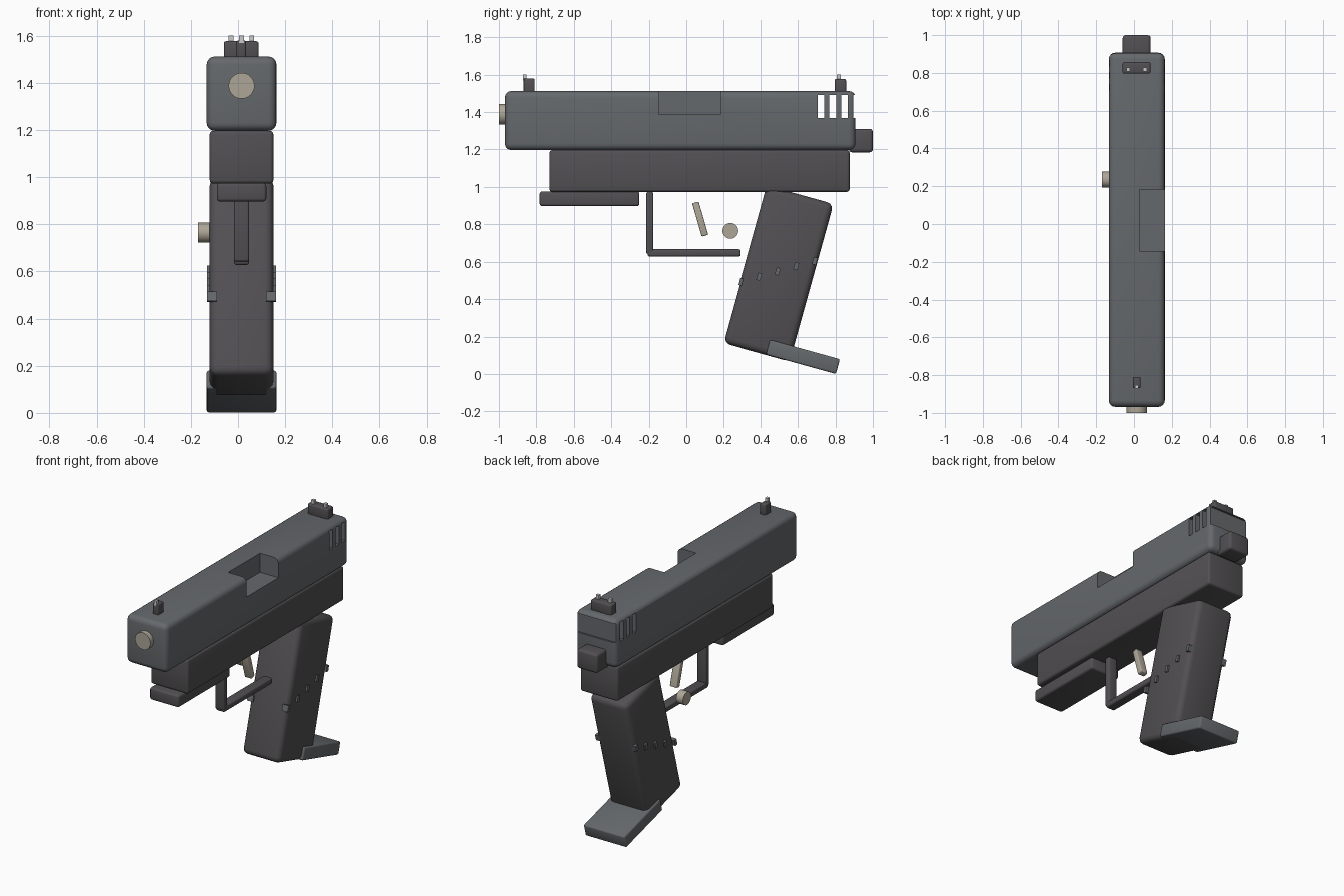
import bpy, bmesh
from math import radians, pi
from mathutils import Matrix

if "Cube" in bpy.data.objects:
    bpy.data.objects.remove(bpy.data.objects["Cube"])

CX = 0.015  # centre plane of the body


def material(name, rgb):
    m = bpy.data.materials.new(name)
    m.diffuse_color = (*rgb, 1)
    m.use_nodes = True
    m.node_tree.nodes["Principled BSDF"].inputs["Base Color"].default_value = m.diffuse_color
    return m


STEEL = material("steel", (0.13, 0.14, 0.15))
POLYMER = material("polymer", (0.085, 0.08, 0.085))
TAN = material("tan_metal", (0.42, 0.38, 0.31))
PALE = material("pale_dot", (0.6, 0.6, 0.58))


def select(ob):
    bpy.ops.object.select_all(action='DESELECT')
    ob.select_set(True)
    bpy.context.view_layer.objects.active = ob


def finish(ob, mat, bevel=0.0, segments=3):
    ob.data.materials.append(mat)
    select(ob)
    if bevel:
        mod = ob.modifiers.new("bevel", 'BEVEL')
        mod.width, mod.segments = bevel, segments
        mod.limit_method = 'ANGLE'
        bpy.ops.object.modifier_apply(modifier=mod.name)
    bpy.ops.object.shade_smooth_by_angle(angle=radians(35))
    return ob


def new_object(name, bm):
    me = bpy.data.meshes.new(name)
    bm.to_mesh(me)
    bm.free()
    ob = bpy.data.objects.new(name, me)
    bpy.context.collection.objects.link(ob)
    return ob


def raw_box(name, x, y, z):
    bm = bmesh.new()
    bmesh.ops.create_cube(bm, size=1)
    for v in bm.verts:
        v.co = [lo + (c + 0.5) * (hi - lo) for c, (lo, hi) in zip(v.co, (x, y, z))]
    return new_object(name, bm)


def box(name, x, y, z, mat, bevel=0.0, segments=3):
    return finish(raw_box(name, x, y, z), mat, bevel, segments)


def tilted_box(name, centre, size, tilt, mat, bevel=0.0):
    ob = raw_box(name, *[(-s / 2, s / 2) for s in size])
    ob.location = centre
    ob.rotation_euler.x = radians(tilt)
    return finish(ob, mat, bevel)


def cylinder(name, centre, radius, depth, axis, mat):
    bm = bmesh.new()
    bmesh.ops.create_cone(bm, cap_ends=True, segments=32, radius1=radius,
                          radius2=radius, depth=depth,
                          matrix=Matrix.Rotation(pi / 2, 4, axis))
    ob = new_object(name, bm)
    ob.location = centre
    return finish(ob, mat)


def cut(target, cutter):
    cutter.hide_render = True
    mod = target.modifiers.new("cut", 'BOOLEAN')
    mod.operation, mod.solver, mod.object = 'DIFFERENCE', 'EXACT', cutter
    select(target)
    bpy.ops.object.modifier_apply(modifier=mod.name)
    bpy.data.objects.remove(cutter)


# Slide with side port and rear serrations
slide = box("slide", (-0.133, 0.163), (-0.968, 0.907), (1.197, 1.512), STEEL, 0.034, 4)
cut(slide, raw_box("port_cutter", (0.03, 0.3), (-0.144, 0.183), (1.388, 1.7)))
for i in range(4):
    y0 = 0.705 + i * 0.0635
    cut(slide, raw_box("slot_cutter", (-0.3, 0.3), (y0, y0 + 0.035), (1.368, 1.49)))
select(slide)
bpy.ops.object.shade_smooth_by_angle(angle=radians(35))
cylinder("barrel", (CX, -0.93, 1.388), 0.055, 0.14, 'X', TAN)

# Frame, rail and rear tang
box("frame", (-0.12, 0.15), (-0.73, 0.876), (0.973, 1.197), POLYMER, 0.015)
box("accessory_rail", (-0.09, 0.12), (-0.782, -0.25), (0.897, 0.976), POLYMER, 0.013)
box("rear_tang", (-0.06, 0.088), (0.873, 1.0), (1.185, 1.31), POLYMER, 0.016)

# Trigger group
box("guard_front", (-0.017, 0.047), (-0.214, -0.176), (0.643, 0.972), POLYMER, 0.008)
box("guard_bottom", (-0.017, 0.047), (-0.207, 0.29), (0.628, 0.667), POLYMER, 0.01)
tilted_box("trigger", (CX, 0.074, 0.828), (0.05, 0.036, 0.185), 16, TAN, 0.006)
cylinder("release_button", (-0.145, 0.235, 0.765), 0.042, 0.05, 'Y', TAN)

# Grip, base plate and side studs
tilted_box("grip", (CX, 0.495, 0.537), (0.27, 0.37, 0.875), -15.5, POLYMER, 0.035)
tilted_box("base_plate", (CX, 0.627, 0.091), (0.296, 0.387, 0.082), -15.5, STEEL, 0.01)
for side in (-1, 1):
    for i in range(5):
        tilted_box("grip_stud", (CX + side * 0.125, 0.294 + i * 0.099, 0.492 + i * 0.028),
                   (0.042, 0.022, 0.04), -15.5, STEEL)

# Sights with dots
box("front_sight", (-0.006, 0.034), (-0.868, -0.81), (1.505, 1.58), POLYMER, 0.007)
box("rear_sight", (-0.06, 0.087), (0.796, 0.857), (1.505, 1.577), POLYMER, 0.009)
for x, y in ((CX, -0.862), (-0.03, 0.818), (0.058, 0.818)):
    box("sight_dot", (x - 0.01, x + 0.01), (y - 0.01, y + 0.01), (1.57, 1.602), PALE)
